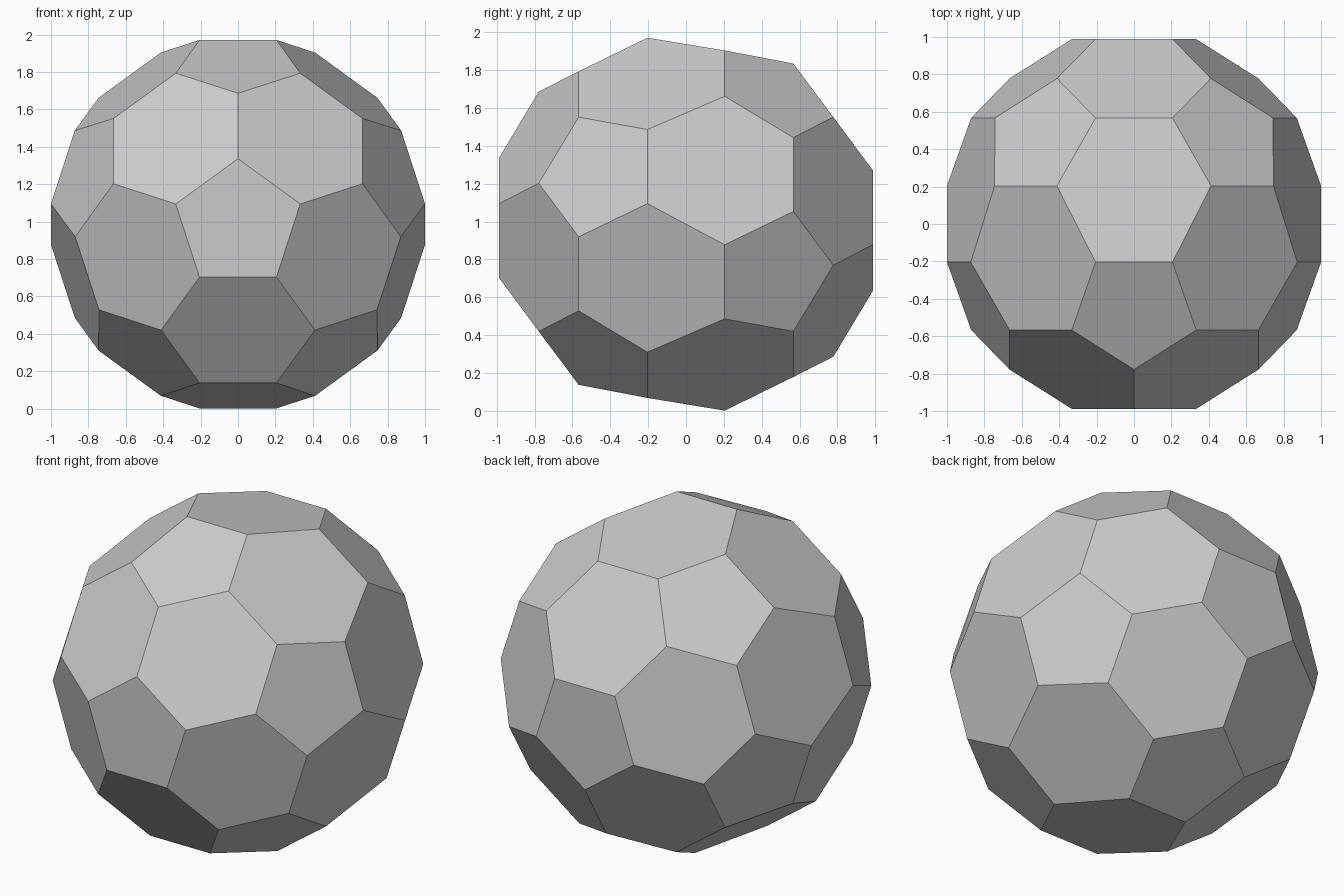
import bpy
import bmesh
from math import sin, cos, radians

cube = bpy.data.objects.get("Cube")
if cube:
    bpy.data.objects.remove(cube)

# Rings of one half: (distance from middle, radius, angle either side of the sector line)
RINGS = {
    "cap": (0.988, 0.35, 0),
    "spoke": (0.778, 0.70, 0),
    "shoulder": (0.567, 0.873, 22.4),
    "belt": (0.204, 1.006, 11.8),
}
CENTRE_Z = 0.986

bm = bmesh.new()


def ring_vert(ring, side, sector, sign):
    """Point on a ring; side -1 is the front half, +1 the back half."""
    depth, radius, spread = RINGS[ring]
    start = 0 if side < 0 else 36
    a = radians(start + 72 * sector + sign * spread)
    return bm.verts.new((radius * sin(a), side * depth, CENTRE_Z + radius * cos(a)))


def build_half(side):
    half = {}
    for ring, (_, _, spread) in RINGS.items():
        for i in range(5):
            for sign in ((-1, 1) if spread else (0,)):
                half[ring, i, sign] = ring_vert(ring, side, i, sign)
    return half


front, back = build_half(-1), build_half(1)


def add_panels(half, other, shift):
    # End pentagon
    bm.faces.new([half["cap", i, 0] for i in range(5)])
    for i in range(5):
        j = (i + 1) % 5
        # Hexagon next to the end pentagon
        bm.faces.new([half["cap", i, 0], half["spoke", i, 0], half["shoulder", i, 1],
                      half["shoulder", j, -1], half["spoke", j, 0], half["cap", j, 0]])
        # Side pentagon
        bm.faces.new([half["spoke", i, 0], half["shoulder", i, 1], half["belt", i, 1],
                      half["belt", i, -1], half["shoulder", i, -1]])
        # Hexagon across the middle
        k = (i + shift) % 5
        bm.faces.new([half["shoulder", i, 1], half["shoulder", j, -1], half["belt", j, -1],
                      other["belt", k, 1], other["belt", k, -1], half["belt", i, 1]])


add_panels(front, back, 0)
add_panels(back, front, 1)
bmesh.ops.recalc_face_normals(bm, faces=bm.faces)

mesh = bpy.data.meshes.new("panelled_ball")
bm.to_mesh(mesh)
bm.free()
ball = bpy.data.objects.new("panelled_ball", mesh)
bpy.context.collection.objects.link(ball)

# Plain grey surface
grey = bpy.data.materials.new("plain_grey")
grey.use_nodes = True
colour = (0.6, 0.6, 0.6, 1)
grey.diffuse_color = colour
grey.node_tree.nodes["Principled BSDF"].inputs["Base Color"].default_value = colour
mesh.materials.append(grey)
